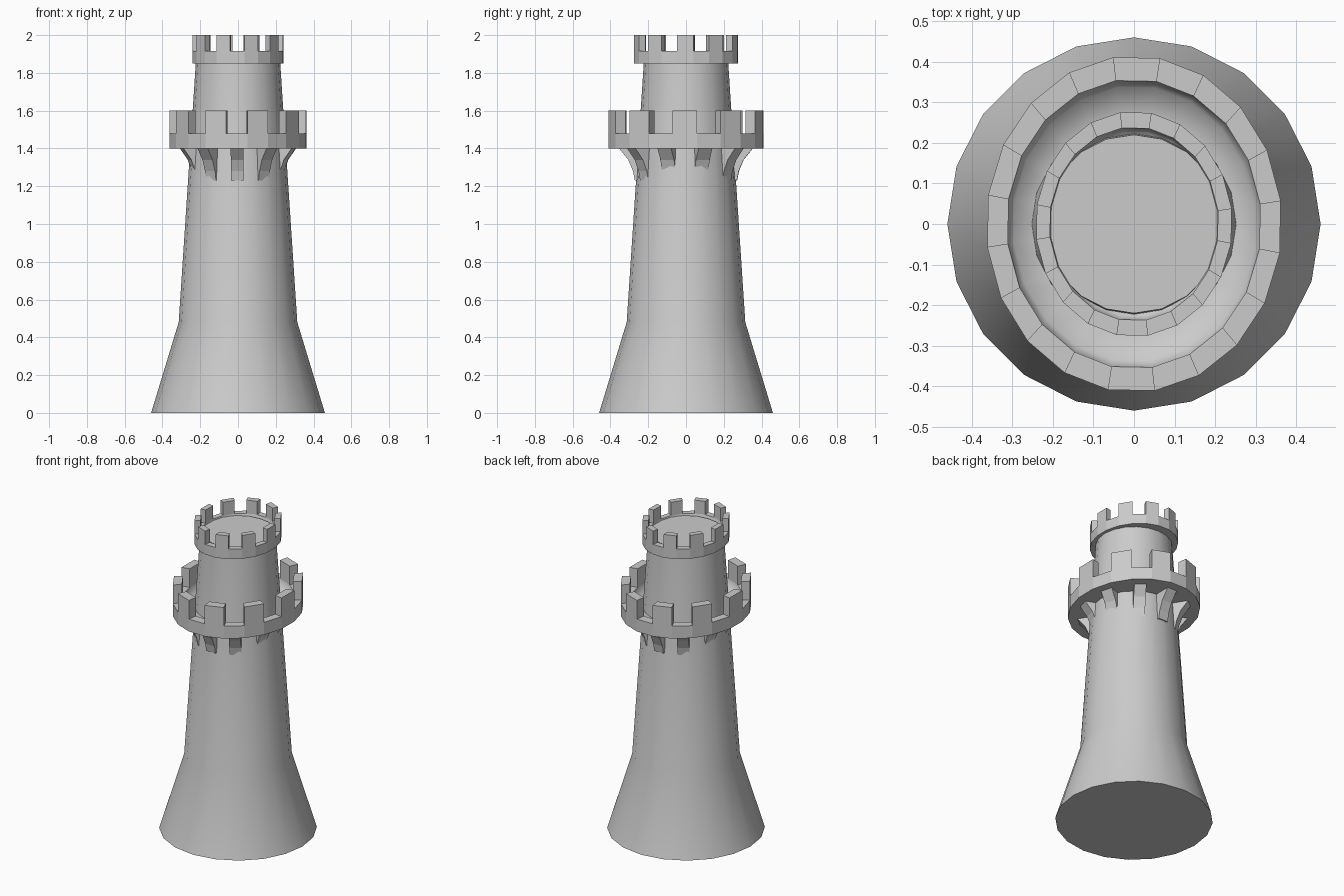
import bpy, bmesh
from math import sin, cos, radians

old = bpy.data.objects.get("Cube")
if old:
    bpy.data.objects.remove(old)

SIDES = 20
TWIST = -1.0      # crowns and corbels sit slightly turned

stone = bpy.data.materials.new("stone_grey")
stone.use_nodes = True
grey = (0.6, 0.6, 0.6, 1)
stone.diffuse_color = grey
stone.node_tree.nodes["Principled BSDF"].inputs["Base Color"].default_value = grey


def finish(bm, name):
    bmesh.ops.recalc_face_normals(bm, faces=bm.faces[:])
    mesh = bpy.data.meshes.new(name)
    bm.to_mesh(mesh)
    bm.free()
    mesh.materials.append(stone)
    obj = bpy.data.objects.new(name, mesh)
    bpy.context.collection.objects.link(obj)
    return obj


def lathe(bm, profile, rx, ry, start):
    """Revolve (radius, height) points; returns one list of faces per band."""
    rings = []
    for r, z in profile:
        angles = [radians(start + 360 / SIDES * i) for i in range(SIDES)]
        rings.append([bm.verts.new((r * rx * cos(a), r * ry * sin(a), z)) for a in angles])
    bands = []
    for low, high in zip(rings, rings[1:]):
        bands.append([bm.faces.new((low[i], low[(i + 1) % SIDES], high[(i + 1) % SIDES], high[i]))
                      for i in range(SIDES)])
    return rings, bands


# Tapered tower with flared foot
bm = bmesh.new()
rings, bands = lathe(bm, [(0.46, 0), (0.314, 0.48), (0.22, 1.905)], 1, 1, 0)
for band in bands:
    for f in band:
        f.smooth = True
for ring in (rings[0], rings[-1]):
    bm.faces.new(ring)
for e in bm.edges:
    e.smooth = not any(len(f.verts) > 4 for f in e.link_faces)
finish(bm, "tower_body")


# Oval battlement: ring with a dished walkway and alternating merlons
def battlement(name, rx, ry, bottom, rim, top):
    bm = bmesh.new()
    floor = bottom + 0.25 * (rim - bottom)
    profile = [(0.6, bottom), (1, bottom), (1, rim), (0.86, rim), (0.82, floor), (0.6, floor)]
    start = -90 + TWIST - 180 / SIDES
    rings, bands = lathe(bm, profile, rx, ry, start)
    for f in bands[3] + bands[4]:
        f.smooth = True
    for e in {e for f in bands[2] for e in f.edges}:
        e.smooth = False
    raised = bmesh.ops.extrude_discrete_faces(bm, faces=bands[2][1::2])["faces"]
    for v in {v for f in raised for v in f.verts}:
        v.co.z = top
    finish(bm, name)


battlement("lower_battlement", 0.365, 0.415, 1.4, 1.48, 1.6)
battlement("upper_battlement", 0.243, 0.278, 1.85, 1.915, 2.0)

# Curved corbels under the lower battlement
curve = [(0.2, 1.235), (0.27, 1.23), (0.28, 1.28), (0.305, 1.34), (0.355, 1.402), (0.2, 1.402)]
for n in range(10):
    a = radians(-90 + TWIST + 36 * n)
    bm = bmesh.new()
    sides = []
    for w in (-0.038, 0.038):
        sides.append([bm.verts.new(((r * cos(a) - w * sin(a)) * 0.88, r * sin(a) + w * cos(a), z))
                      for r, z in curve])
        bm.faces.new(sides[-1])
    for i in range(len(curve)):
        j = (i + 1) % len(curve)
        bm.faces.new((sides[0][i], sides[0][j], sides[1][j], sides[1][i]))
    finish(bm, f"corbel_{n + 1}")
